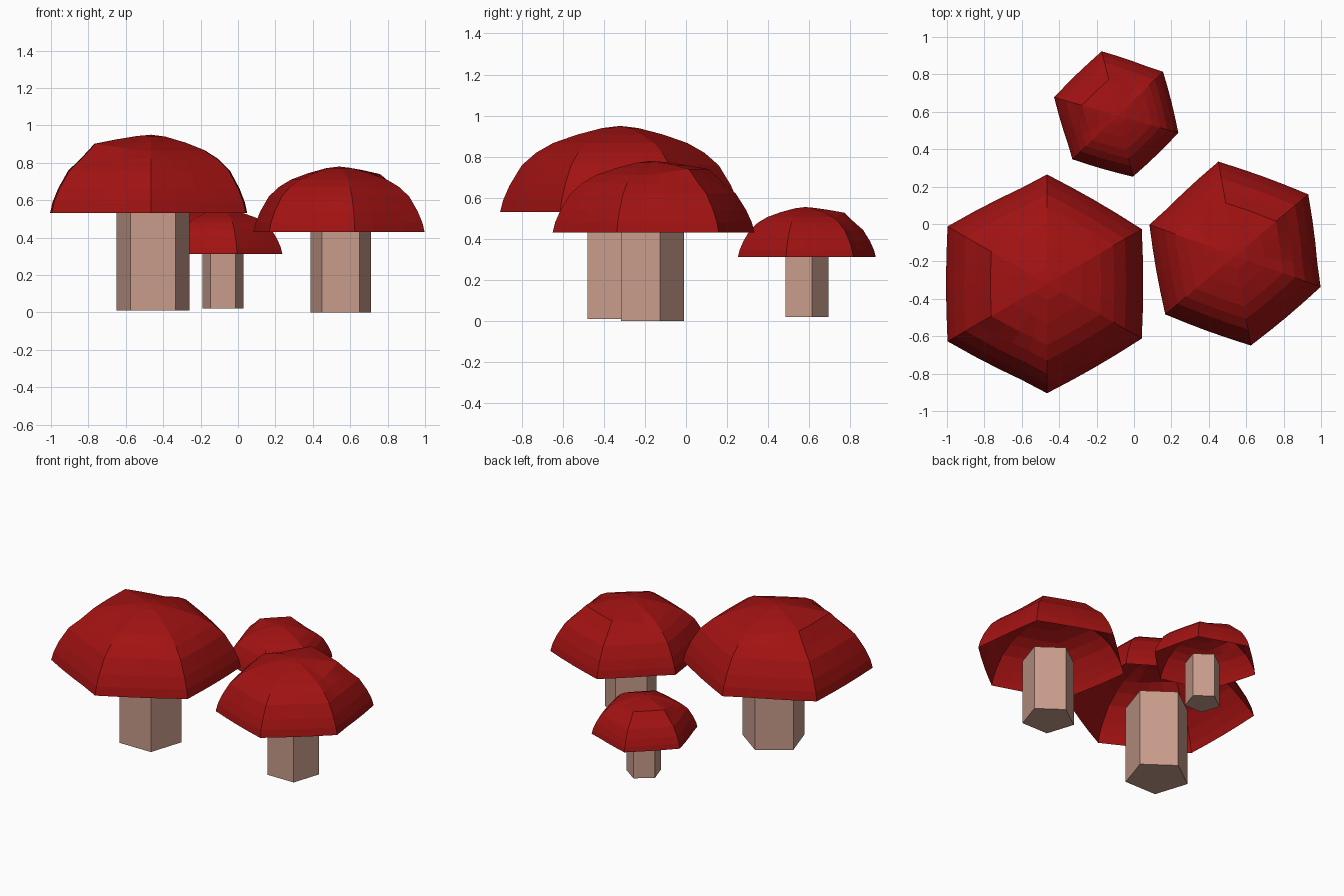
import bpy, bmesh, math

if "Cube" in bpy.data.objects:
    bpy.data.objects.remove(bpy.data.objects["Cube"])


def material(name, rgb):
    m = bpy.data.materials.new(name)
    m.diffuse_color = (*rgb, 1)
    m.use_nodes = True
    m.node_tree.nodes["Principled BSDF"].inputs["Base Color"].default_value = m.diffuse_color
    return m


RED = material("cap red", (0.36, 0.006, 0.006))
TAN = material("stem tan", (0.58, 0.335, 0.265))

# Dome profile: corner radius, height, extra height on the raised panel
PROFILE = [(1, 0, 0), (0.975, 0.10, 0), (0.92, 0.225, 0), (0.82, 0.39, 0),
           (0.70, 0.495, 0), (0.56, 0.575, 0.06), (0.36, 0.645, 0.03),
           (0.15, 0.70, 0.005)]
APEX = 0.718
COLS = 4  # columns in each of the six sectors


def finish(bm, name, mat, loc):
    bmesh.ops.recalc_face_normals(bm, faces=bm.faces)
    me = bpy.data.meshes.new(name)
    bm.to_mesh(me)
    bm.free()
    me.materials.append(mat)
    ob = bpy.data.objects.new(name, me)
    ob.location = loc
    bpy.context.collection.objects.link(ob)
    return ob


def make_cap(name, loc, radius, panel_dir):
    """Open six-sided dome with one flatter, raised panel."""
    bm = bmesh.new()
    n = 6 * COLS
    rings = []
    for r, z, lift in PROFILE:
        ring = []
        for i in range(n):
            # angle measured from the middle of the raised panel
            deg = i * 360 / n
            off = (deg + 30) % 60 - 30
            away = min(deg, 360 - deg)
            w = max(0, min(1, (75 - away) / 45))
            hexa = math.cos(math.radians(30)) / math.cos(math.radians(off))
            k = hexa * 0.9 + 0.1
            rr = radius * r * k * (1 + 0.05 * w * (r > 0.5))
            a = math.radians(deg + panel_dir)
            ring.append(bm.verts.new((rr * math.cos(a), rr * math.sin(a),
                                      radius * (z + lift * w))))
        rings.append(ring)
    top = bm.verts.new((0, 0, radius * APEX))
    for lo, hi in zip(rings, rings[1:]):
        for i in range(n):
            j = (i + 1) % n
            bm.faces.new((lo[i], lo[j], hi[j], hi[i]))
    for i in range(n):
        bm.faces.new((rings[-1][i], rings[-1][(i + 1) % n], top))
    # open shell: orient outward explicitly by construction
    return finish(bm, name, RED, loc)


def make_stem(name, x, y, radius, z0, z1):
    """Five-sided straight stem with a flat side at the front."""
    bm = bmesh.new()
    ring = [bm.verts.new((radius * math.cos(a), radius * math.sin(a), 0))
            for a in (math.radians(90 + 72 * i) for i in range(5))]
    base = bm.faces.new(ring)
    ext = bmesh.ops.extrude_face_region(bm, geom=[base], use_keep_orig=True)
    for v in ext["geom"]:
        if isinstance(v, bmesh.types.BMVert):
            v.co.z = z1 - z0
    finish(bm, name, TAN, (x, y, z0))


# Large mushroom
make_cap("large_cap", (-0.465, -0.32, 0.53), 0.585, 180)
make_stem("large_stem", -0.455, -0.314, 0.205, 0.01, 0.545)

# Medium mushroom
make_cap("medium_cap", (0.54, -0.17, 0.43), 0.487, 70)
make_stem("medium_stem", 0.55, -0.18, 0.17, 0.0, 0.45)

# Small mushroom
make_cap("small_cap", (-0.087, 0.58, 0.313), 0.337, 134)
make_stem("small_stem", -0.08, 0.578, 0.115, 0.02, 0.325)
